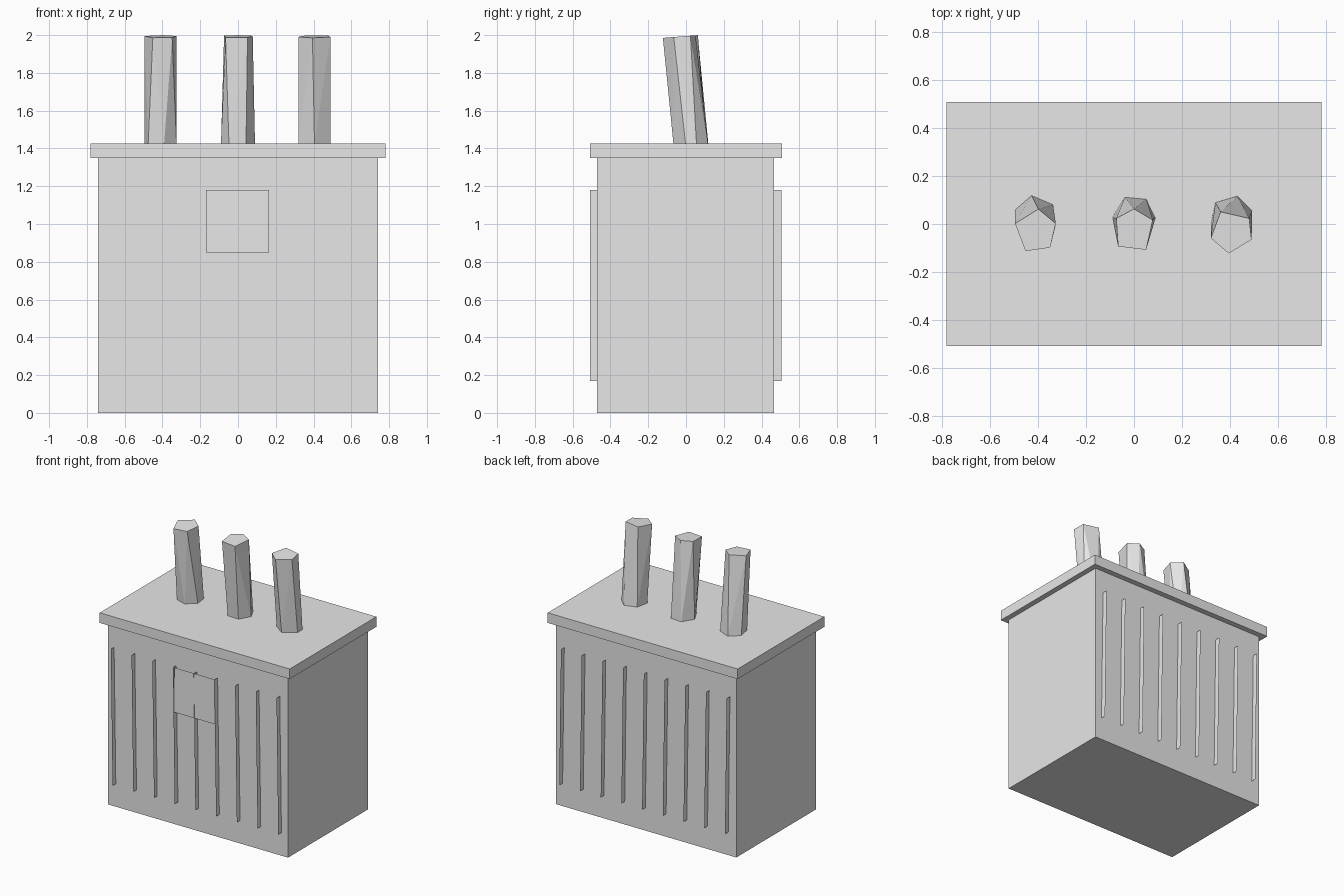
import bpy, bmesh
from math import cos, sin, radians

cube = bpy.data.objects.get("Cube")
if cube:
    bpy.data.objects.remove(cube, do_unlink=True)

grey = bpy.data.materials.new("light grey")
grey.use_nodes = True
grey.diffuse_color = (0.8, 0.8, 0.8, 1)
grey.node_tree.nodes["Principled BSDF"].inputs["Base Color"].default_value = (0.8, 0.8, 0.8, 1)


def finish(name, bm):
    """Turn a bmesh into a named, flat shaded object."""
    mesh = bpy.data.meshes.new(name)
    bm.to_mesh(mesh)
    bm.free()
    mesh.materials.append(grey)
    obj = bpy.data.objects.new(name, mesh)
    bpy.context.collection.objects.link(obj)
    return obj


def box(name, low, high):
    bm = bmesh.new()
    bmesh.ops.create_cube(bm, size=1)
    for v in bm.verts:
        v.co = [low[i] if v.co[i] < 0 else high[i] for i in range(3)]
    return finish(name, bm)


def sheet(name, corners):
    bm = bmesh.new()
    bm.faces.new([bm.verts.new(c) for c in corners])
    return finish(name, bm)


def post(name, x, top_angles, base_angles):
    """Leaning post: hull between an uneven top ring and a base ring."""
    bm = bmesh.new()
    for a in map(radians, top_angles):
        y = -0.03 + 0.093 * sin(a)
        bm.verts.new((x + 0.09 * cos(a), y, 1.995 + 0.08 * y))
    for a in map(radians, base_angles):
        bm.verts.new((x + 0.09 * cos(a), 0.027 + 0.093 * sin(a), 1.42))
    bmesh.ops.convex_hull(bm, input=bm.verts)
    bmesh.ops.dissolve_limit(bm, angle_limit=radians(1), verts=bm.verts, edges=bm.edges)
    return finish(name, bm)


# Tank and overhanging lid
box("tank_body", (-0.74, -0.47, 0), (0.74, 0.467, 1.35))
box("lid", (-0.78, -0.508, 1.35), (0.78, 0.508, 1.425))

# Thin cooling fins running through the tank, showing front and back
for i in range(9):
    x = 0.17 * (i - 4)
    top, bottom = x - 0.008, x + 0.006
    sheet(f"cooling_fin_{i + 1}", [(bottom, -0.508, 0.17), (bottom, 0.506, 0.17),
                                   (top, 0.506, 1.18), (top, -0.508, 1.18)])

# Front plate resting on the fin edges
sheet("front_plate", [(-0.17, -0.507, 0.85), (0.165, -0.507, 0.85),
                      (0.165, -0.504, 1.18), (-0.17, -0.504, 1.18)])

# Three posts on the lid
post("right_post", -0.41, (160, 82, 20, -47, -117), (160, 100, 35, -20, -78, -137))
post("middle_post", 0, (145, 90, 30, -56, -137), (0, 55, 115, 180, 238, 298))
post("left_post", 0.405, (120, 35, -22, -97, -162), (138, 74, 18, -18, -90, -162))
